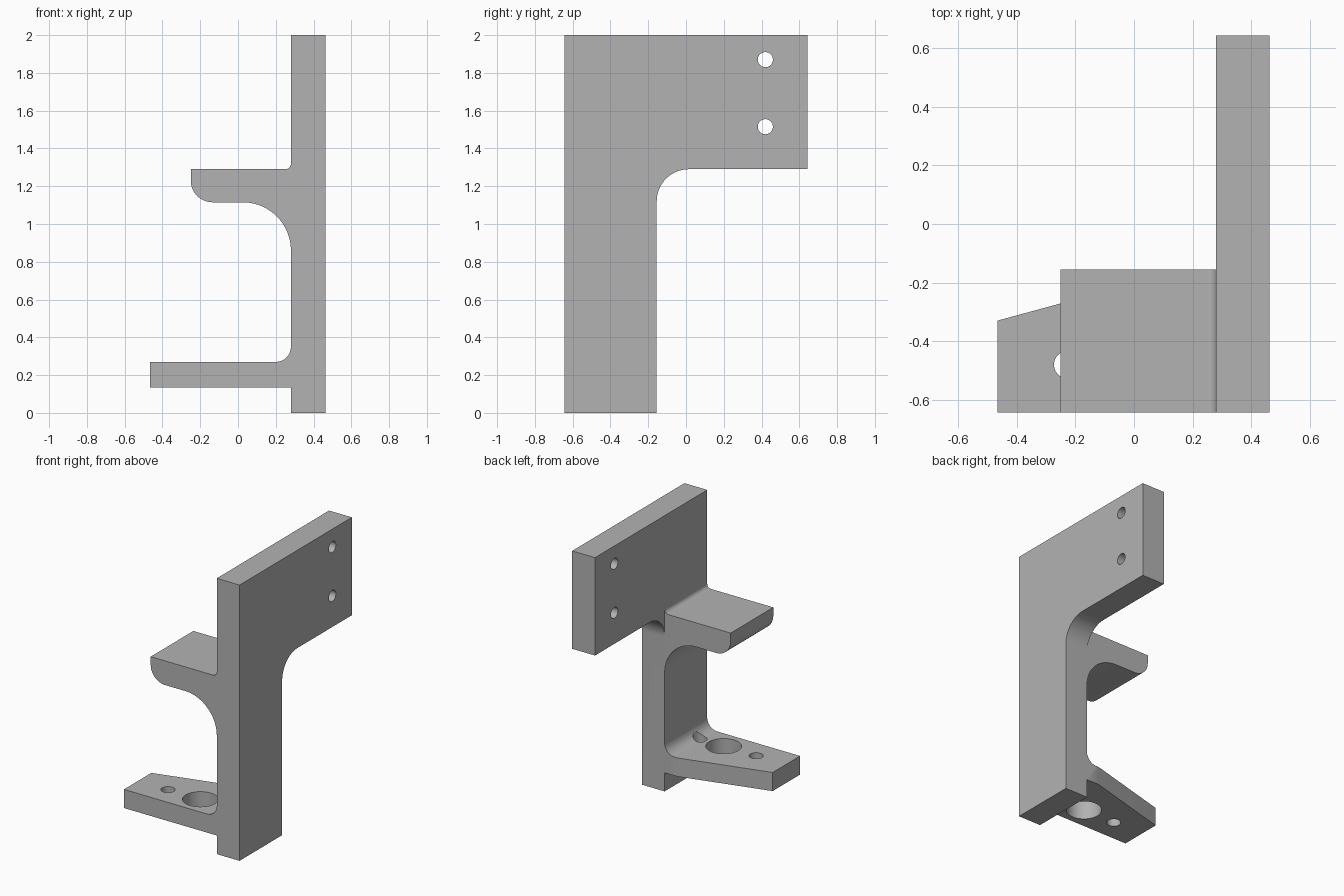
import bpy, bmesh
from math import sin, cos, tan, pi, radians
from mathutils import Vector

cube = bpy.data.objects.get("Cube")
if cube:
    bpy.data.objects.remove(cube, do_unlink=True)

grey = bpy.data.materials.new("plain grey")
grey.use_nodes = True
colour = (0.45, 0.45, 0.45, 1)
grey.diffuse_color = colour
grey.node_tree.nodes["Principled BSDF"].inputs["Base Color"].default_value = colour

FRONT, BACK = -0.643, -0.155   # depth of the leg and both arms
WALL, OUTER = 0.28, 0.463      # inner and outer face of the plate
INSIDE = 0.37                  # arms are embedded this far into the plate


def rounded(corners, steps=20):
    """Polygon outline from (u, v, radius) corners."""
    out = []
    for i, (u, v, r) in enumerate(corners):
        p = Vector((u, v))
        if not r:
            out.append(p)
            continue
        a = (Vector(corners[i - 1][:2]) - p).normalized()
        b = (Vector(corners[(i + 1) % len(corners)][:2]) - p).normalized()
        half = a.angle(b) / 2
        centre = p + (a + b).normalized() * r / sin(half)
        start = p + a * r / tan(half) - centre
        end = p + b * r / tan(half) - centre
        sweep = pi - 2 * half
        for k in range(steps + 1):
            t = k / steps
            out.append(centre + (start * sin((1 - t) * sweep) + end * sin(t * sweep)) / sin(sweep))
    return out


def prism(name, outline, axis, low, high):
    """Extrude an outline along the x, y or z axis."""
    place = {"x": lambda u, v: (low, u, v),
             "y": lambda u, v: (u, low, v),
             "z": lambda u, v: (u, v, low)}[axis]
    bm = bmesh.new()
    face = bm.faces.new([bm.verts.new(place(*p)) for p in outline])
    grown = bmesh.ops.extrude_face_region(bm, geom=[face])["geom"]
    shift = Vector([high - low if axis == c else 0 for c in "xyz"])
    bmesh.ops.translate(bm, vec=shift, verts=[g for g in grown if isinstance(g, bmesh.types.BMVert)])
    bmesh.ops.recalc_face_normals(bm, faces=bm.faces)
    mesh = bpy.data.meshes.new(name)
    bm.to_mesh(mesh)
    bm.free()
    mesh.materials.append(grey)
    obj = bpy.data.objects.new(name, mesh)
    bpy.context.collection.objects.link(obj)
    return obj


def circle(u, v, r, n=40):
    return [(u + r * cos(2 * pi * k / n), v + r * sin(2 * pi * k / n)) for k in range(n)]


def combine(target, tool, operation):
    mod = target.modifiers.new(operation, "BOOLEAN")
    mod.operation, mod.solver, mod.object = operation, "EXACT", tool
    bpy.context.view_layer.objects.active = target
    bpy.ops.object.modifier_apply(modifier=mod.name)
    bpy.data.objects.remove(tool, do_unlink=True)


# Upright plate with a rounded inner corner
bracket = prism("bracket", rounded([
    (FRONT, 0, 0), (BACK, 0, 0), (BACK, 1.29, 0.17),
    (0.643, 1.29, 0), (0.643, 2, 0), (FRONT, 2, 0)]), "x", WALL, OUTER)

# Upper arm with a rounded tip and a large fillet underneath
upper_arm = prism("upper_arm", rounded([
    (-0.25, 1.29, 0), (-0.25, 1.115, 0.115), (WALL, 1.115, 0.255), (WALL, 0.855, 0),
    (INSIDE, 0.855, 0), (INSIDE, 1.325, 0), (WALL, 1.325, 0), (WALL, 1.29, 0.03)]),
    "y", FRONT, BACK)

# Lower arm with a fillet on top
lower_arm = prism("lower_arm", rounded([
    (-0.465, 0.27, 0), (-0.465, 0.135, 0), (INSIDE, 0.135, 0), (INSIDE, 0.355, 0),
    (WALL, 0.355, 0), (WALL, 0.27, 0.08)]), "y", FRONT, BACK)

# Slanted back edge of the lower arm
taper = prism("taper_cutter", [(-0.6, -0.366), (0.27, -0.13), (0.27, 0.1), (-0.6, 0.1)], "z", 0, 0.6)
combine(lower_arm, taper, "DIFFERENCE")

# Holes through the lower arm
for x, r in ((-0.226, 0.047), (0.034, 0.118), (0.224, 0.047)):
    combine(lower_arm, prism("hole_cutter", circle(x, -0.48, r), "z", 0, 0.6), "DIFFERENCE")

# Join the arms to the plate
for arm in (upper_arm, lower_arm):
    combine(bracket, arm, "UNION")

# Screw holes in the plate
for z in (1.87, 1.515):
    combine(bracket, prism("screw_cutter", circle(0.42, z, 0.04), "x", 0.1, 0.6), "DIFFERENCE")

# Smooth rounded surfaces, sharp edges kept
bpy.ops.object.select_all(action="DESELECT")
bracket.select_set(True)
bpy.context.view_layer.objects.active = bracket
bpy.ops.object.shade_smooth_by_angle(angle=radians(30))
weighted = bracket.modifiers.new("weighted_normals", "WEIGHTED_NORMAL")
weighted.keep_sharp = True
